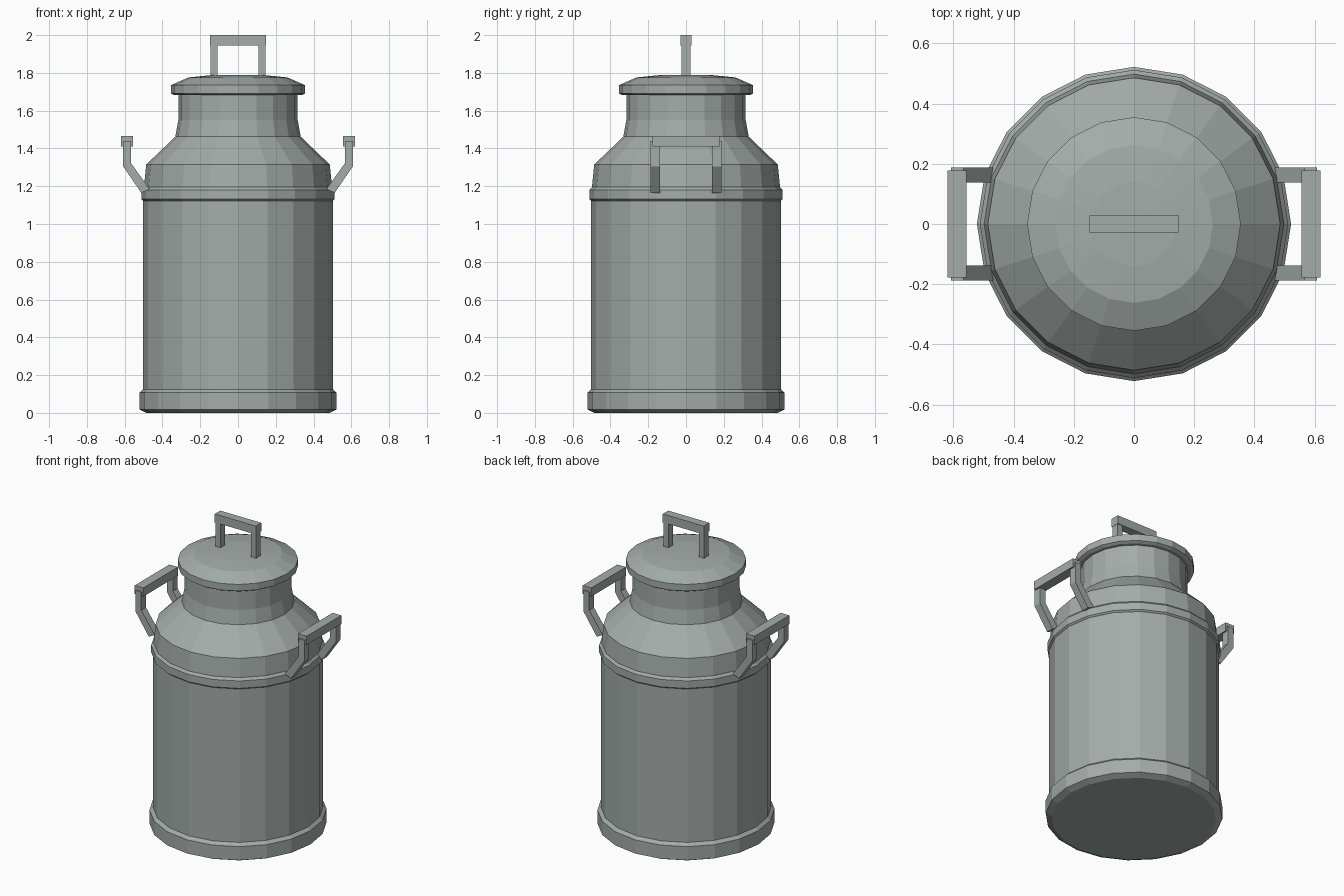
import bpy, bmesh, math
from mathutils import Vector

cube = bpy.data.objects.get("Cube")
if cube:
    bpy.data.objects.remove(cube, do_unlink=True)

SIDES = 20

metal = bpy.data.materials.new("dull grey metal")
metal.use_nodes = True
COLOUR = (0.37, 0.415, 0.40, 1)
metal.diffuse_color = COLOUR
metal.node_tree.nodes["Principled BSDF"].inputs["Base Color"].default_value = COLOUR


def finish(name, bm):
    bmesh.ops.recalc_face_normals(bm, faces=bm.faces)
    mesh = bpy.data.meshes.new(name)
    bm.to_mesh(mesh)
    bm.free()
    mesh.materials.append(metal)
    obj = bpy.data.objects.new(name, mesh)
    bpy.context.collection.objects.link(obj)
    return obj


def lathe(name, profile):
    """Turn (radius, height) points round z and cap both ends."""
    bm = bmesh.new()
    rings = []
    for r, z in profile:
        angles = [math.tau * i / SIDES for i in range(SIDES)]
        rings.append([bm.verts.new((r * math.cos(a), r * math.sin(a), z)) for a in angles])
    for low, high in zip(rings, rings[1:]):
        for i in range(SIDES):
            j = (i + 1) % SIDES
            bm.faces.new((low[i], low[j], high[j], high[i]))
    bm.faces.new(rings[0])
    bm.faces.new(rings[-1])
    return finish(name, bm)


def box(name, low, high):
    low, high = Vector(low), Vector(high)
    bm = bmesh.new()
    bmesh.ops.create_cube(bm, size=1)
    bmesh.ops.scale(bm, vec=high - low, verts=bm.verts)
    bmesh.ops.translate(bm, vec=(low + high) / 2, verts=bm.verts)
    return finish(name, bm)


def bent_strap(name, outer, inner, y0, y1):
    """Strip between two matching (x, z) outlines, given depth along y."""
    bm = bmesh.new()
    rings = [[bm.verts.new((x, y, z)) for (x, z), y in
              ((o, y0), (i, y0), (i, y1), (o, y1))] for o, i in zip(outer, inner)]
    for a, b in zip(rings, rings[1:]):
        for k in range(4):
            n = (k + 1) % 4
            bm.faces.new((a[k], a[n], b[n], b[k]))
    bm.faces.new(rings[0])
    bm.faces.new(rings[-1])
    return finish(name, bm)


# Can body: foot ring, barrel, band, shoulder and neck
lathe("can_body", [
    (0.485, 0), (0.522, 0.018), (0.522, 0.107), (0.502, 0.125),
    (0.502, 1.123), (0.512, 1.132), (0.512, 1.18), (0.498, 1.195),
    (0.486, 1.315), (0.332, 1.462), (0.316, 1.55), (0.316, 1.70)])

# Lid: rim and shallow dome
lathe("lid", [
    (0.338, 1.682), (0.355, 1.692), (0.355, 1.735), (0.262, 1.776),
    (0.14, 1.788), (0.02, 1.79)])

# Lid handle
box("lid_handle_bar", (-0.148, -0.028, 1.945), (0.148, 0.028, 2.0))
for s, side in ((1, "left"), (-1, "right")):
    box("lid_handle_post_" + side, (s * 0.109, -0.023, 1.77), (s * 0.146, 0.023, 1.96))

# Carrying handles: a grip on two bent straps at each side
for s, side in ((1, "left"), (-1, "right")):
    box("grip_" + side, (s * 0.557, -0.178, 1.41), (s * 0.619, 0.178, 1.466))
    for t, end in ((1, "back"), (-1, "front")):
        outer = [(s * x, z) for x, z in ((0.512, 1.165), (0.608, 1.305), (0.608, 1.44))]
        inner = [(s * x, z) for x, z in ((0.468, 1.185), (0.566, 1.322), (0.566, 1.44))]
        bent_strap(f"strap_{side}_{end}", outer, inner, t * 0.138, t * 0.187)
